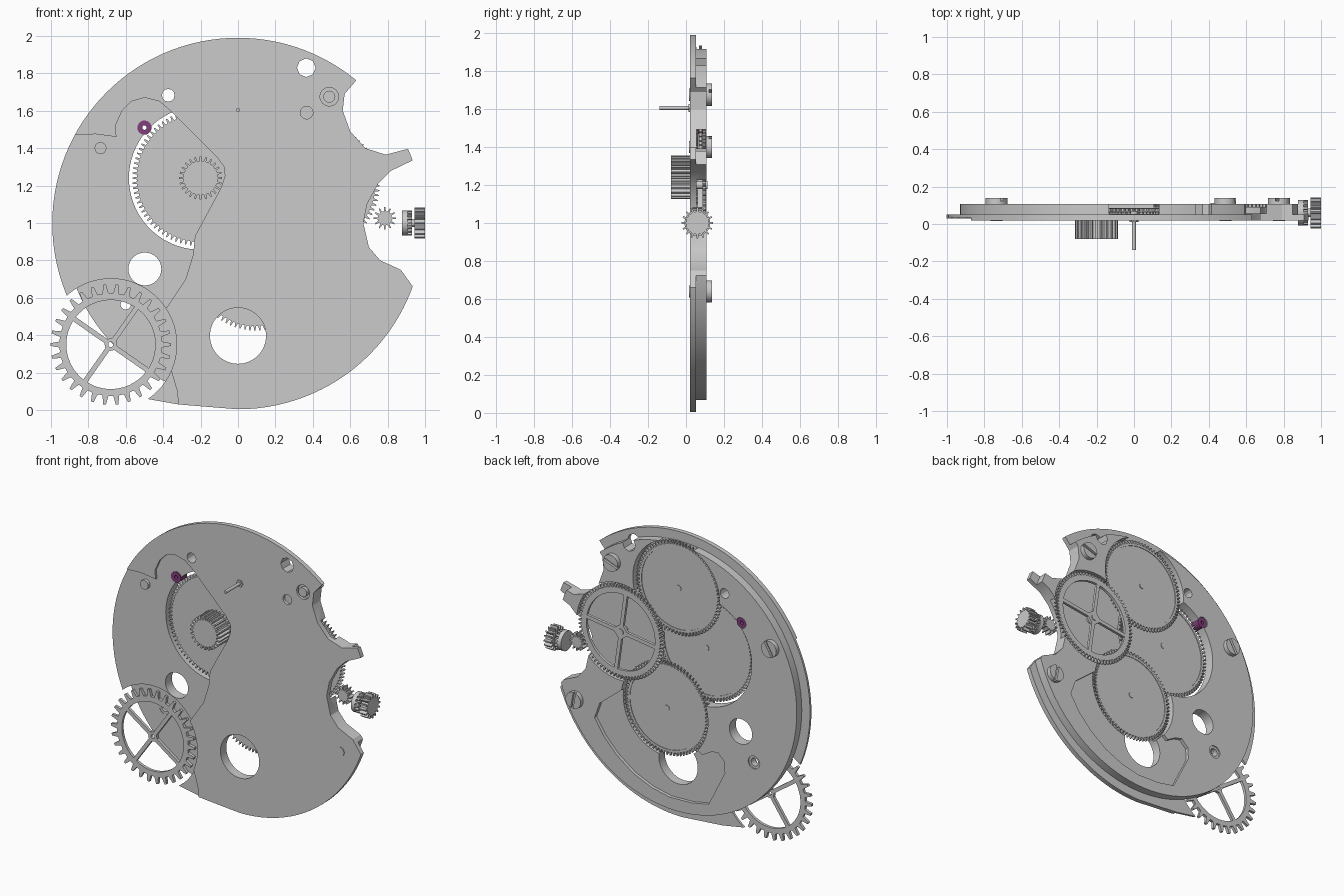
import bpy, bmesh, math
from math import sin, cos, pi, radians, asin

if "Cube" in bpy.data.objects:
    bpy.data.objects.remove(bpy.data.objects["Cube"])


def circle(cx, cz, r, n=32):
    return [(cx + r * cos(2 * pi * i / n), cz + r * sin(2 * pi * i / n)) for i in range(n)]


def toothed(cx, cz, tip, root, n, top=0.22, base=0.56):
    # top and base are tooth widths as fractions of the pitch
    pts = []
    for i in range(n):
        for r, f in ((root, -base / 2), (tip, -top / 2), (tip, top / 2), (root, base / 2)):
            a = 2 * pi * (i + f) / n
            pts.append((cx + r * cos(a), cz + r * sin(a)))
    return pts


def prism(name, pts, d0, d1, axis='y'):
    # flat profile extruded from depth d0 to d1 along y or x
    bm = bmesh.new()
    rings = []
    for d in (d0, d1):
        rings.append([bm.verts.new((u, d, v) if axis == 'y' else (d, u, v)) for u, v in pts])
    n = len(pts)
    bm.faces.new(rings[0])
    bm.faces.new(rings[1][::-1])
    for i in range(n):
        j = (i + 1) % n
        bm.faces.new((rings[0][i], rings[1][i], rings[1][j], rings[0][j]))
    bmesh.ops.recalc_face_normals(bm, faces=bm.faces)
    me = bpy.data.meshes.new(name)
    bm.to_mesh(me)
    bm.free()
    ob = bpy.data.objects.new(name, me)
    bpy.context.collection.objects.link(ob)
    return ob


def combine(ob, pts, d0, d1, op='DIFFERENCE', axis='y'):
    tool = prism('cutter', pts, d0, d1, axis)
    tool.hide_render = True
    m = ob.modifiers.new('bool', 'BOOLEAN')
    m.operation, m.object, m.solver = op, tool, 'EXACT'
    bpy.context.view_layer.objects.active = ob
    bpy.ops.object.modifier_apply(modifier=m.name)
    bpy.data.objects.remove(tool)


def smooth(ob):
    bpy.ops.object.select_all(action='DESELECT')
    ob.select_set(True)
    bpy.context.view_layer.objects.active = ob
    bpy.ops.object.shade_smooth_by_angle(angle=radians(25))


def spoke_windows(ob, cx, cz, hub, rim, width, start, d0, d1):
    # four openings that leave a hub, a rim and four straight spokes
    for k in range(4):
        a0 = radians(start + 90 * k)
        pts = []
        ang0, ang1 = a0 + asin(width / rim), a0 + pi / 2 - asin(width / rim)
        for i in range(13):
            a = ang0 + (ang1 - ang0) * i / 12
            pts.append((cx + rim * cos(a), cz + rim * sin(a)))
        for f in (1, 0):
            s = asin(width / hub)
            a = a0 + (pi / 2 - s if f else s)
            pts.append((cx + hub * cos(a), cz + hub * sin(a)))
        combine(ob, pts, d0, d1)


# main plate: wide thin front disc with a tab, narrower thick back disc
CZ = 0.997
rim = [(0.993 * cos(radians(a)), CZ + 0.993 * sin(radians(a))) for a in range(-90, 226, 3)]
plate = prism('main_plate', rim + [(-0.49, 0.06), (-0.32, 0.03), (-0.2, 0.02)], 0.02, 0.052)
combine(plate, circle(0, CZ, 0.93, 96), 0.045, 0.108, 'UNION')

# edge notches on the right
combine(plate, [(0.63, 1.76), (0.57, 1.69), (0.56, 1.6), (0.6, 1.49), (0.68, 1.4), (0.79, 1.365),
                (0.96, 1.41), (1.3, 1.6), (0.8, 2.0)], -1, 1)
combine(plate, [(1.0, 1.37), (0.935, 1.335), (0.82, 1.28), (0.75, 1.21), (0.69, 1.1), (0.67, 1.0),
                (0.7, 0.87), (0.76, 0.8), (0.87, 0.75), (0.935, 0.66), (1.3, 0.6), (1.3, 1.3)], -1, 1)

# shallow front recesses and the step for the escape wheel
combine(plate, [(-1.2, 1.5), (-0.87, 1.47), (-0.76, 1.475), (-0.65, 1.46), (-0.655, 1.52), (-0.62, 1.6),
                (-0.57, 1.65), (-0.5, 1.67), (-0.42, 1.65), (-0.35, 1.59), (-0.11, 1.35), (-0.075, 1.3),
                (-0.07, 1.25), (-0.09, 1.19), (-0.23, 0.93), (-0.24, 0.83), (-0.28, 0.7), (-0.38, 0.55),
                (-0.6, 0.4), (-1.2, 0.4)], -1, 0.036)
combine(plate, [(-0.36, 0.22), (-0.325, 0.1), (-0.32, 0.04), (-0.3, -0.1), (-0.7, -0.1), (-0.6, 0.2)],
        -1, 0.036)
combine(plate, circle(-0.68, 0.35, 0.352, 64), -1, 0.053)

# back pocket and the round seats of the wheels
combine(plate, [(0.63, 0.55), (0.59, 0.66), (0.32, 0.88), (-0.2, 0.51), (-0.27, 0.55), (-0.32, 0.56),
                (-0.37, 0.51), (-0.375, 0.43), (-0.25, 0.18), (-0.12, 0.155), (0.05, 0.15),
                (0.19, 0.18), (0.33, 0.24), (0.46, 0.335), (0.56, 0.44)], 0.085, 1)
for x, z, r, depth in ((-0.2, 1.24, 0.383, 0.0335), (0, 1.61, 0.335, 0.0545),
                       (0.09, 0.75, 0.335, 0.0555), (0.43, 1.2, 0.337, 0.0565)):
    combine(plate, circle(x, z, r, 72), depth, 1)

# through holes and a blind front hole
for x, z, r, n in ((0.365, 1.83, 0.05, 8), (-0.373, 1.683, 0.034, 12), (0, 0.397, 0.15, 48),
                   (-0.498, 0.754, 0.088, 32), (-0.6, 0.565, 0.045, 16), (-0.5, 1.51, 0.038, 20)):
    combine(plate, circle(x, z, r, n), -1, 1)
combine(plate, circle(0.367, 1.59, 0.034, 16), -1, 0.04)
combine(plate, circle(0.488, 1.675, 0.05, 16), -1, 0.04)
smooth(plate)

# slotted screws
for x, z, ang in ((0.488, 1.675, 20), (-0.735, 1.4, 60), (0.775, 0.64, 100)):
    s = prism('plate_screw', circle(x, z, 0.058, 32), 0.1, 0.138)
    c, d = cos(radians(ang)), sin(radians(ang))
    slot = [(x + u * c - v * d, z + u * d + v * c)
            for u, v in ((-0.1, -0.009), (0.1, -0.009), (0.1, 0.009), (-0.1, 0.009))]
    combine(s, slot, 0.122, 1)
    smooth(s)
    smooth(prism('screw_tip', circle(x, z, 0.032, 16), 0.015, 0.1))

# bearings: one purple jewel and one plain bush
purple = bpy.data.materials.new('purple_jewel')
purple.diffuse_color = (0.22, 0.05, 0.2, 1)
purple.use_nodes = True
purple.node_tree.nodes["Principled BSDF"].inputs["Base Color"].default_value = purple.diffuse_color
jewel = prism('jewel', circle(-0.5, 1.51, 0.038, 20), 0.03, 0.1)
combine(jewel, circle(-0.5, 1.51, 0.012, 12), -1, 1)
jewel.data.materials.clear()
jewel.data.materials.append(purple)
bush = prism('bearing_bush', circle(-0.6, 0.565, 0.045, 16), 0.055, 0.1)
combine(bush, circle(-0.6, 0.565, 0.028, 16), -1, 1)

# train wheels with thin toothed rims
for name, x, z, r, n, y0, y1 in (('barrel_wheel', -0.2, 1.24, 0.365, 84, 0.045, 0.063),
                                 ('upper_wheel', 0, 1.61, 0.325, 76, 0.068, 0.084),
                                 ('lower_wheel', 0.09, 0.75, 0.325, 76, 0.068, 0.084),
                                 ('spoked_wheel', 0.43, 1.2, 0.327, 76, 0.087, 0.106)):
    w = prism(name, toothed(x, z, r, r - 0.024, n), y0, y1)
    if name == 'spoked_wheel':
        spoke_windows(w, x, z, 0.05, 0.265, 0.013, 8, -1, 1)
        hub = prism('spoked_wheel_arbor', circle(x, z, 0.022, 16), 0.05, 0.112)
        smooth(hub)
    else:
        combine(w, circle(x, z, r - 0.04, 64), y1 - 0.004, 1)
        smooth(prism(name + '_arbor', circle(x, z, 0.02, 16), 0.045, y1))

# front pinion and centre pin
prism('front_pinion', toothed(-0.2, 1.24, 0.115, 0.092, 24, 0.3, 0.5), -0.08, 0.05)
smooth(prism('front_pin', circle(0, 1.605, 0.011, 12), -0.14, 0.06))
prism('pin_collar', circle(0, 1.605, 0.025, 6), 0.012, 0.03)

# four-spoked escape wheel
esc = prism('escape_wheel', toothed(-0.68, 0.35, 0.322, 0.275, 30, 0.22, 0.55), 0.03, 0.05)
spoke_windows(esc, -0.68, 0.35, 0.035, 0.238, 0.013, 55, -1, 1)
combine(esc, circle(-0.68, 0.35, 0.014, 12), -1, 1)

# winding gears on the right edge
prism('setting_gear', toothed(0.785, 1.025, 0.06, 0.038, 12), 0.035, 0.085)
prism('winding_pinion', toothed(0.06, 1.0, 0.083, 0.06, 16, 0.25, 0.5), 0.945, 1.0, 'x')
clutch = prism('clutch_sleeve', circle(0.06, 1.0, 0.068, 32), 0.876, 0.905, 'x')
smooth(clutch)
prism('clutch_teeth', toothed(0.06, 1.0, 0.068, 0.054, 16, 0.4, 0.6), 0.905, 0.93, 'x')
smooth(prism('winding_stem', circle(0.06, 1.0, 0.022, 12), 0.9, 0.95, 'x'))
